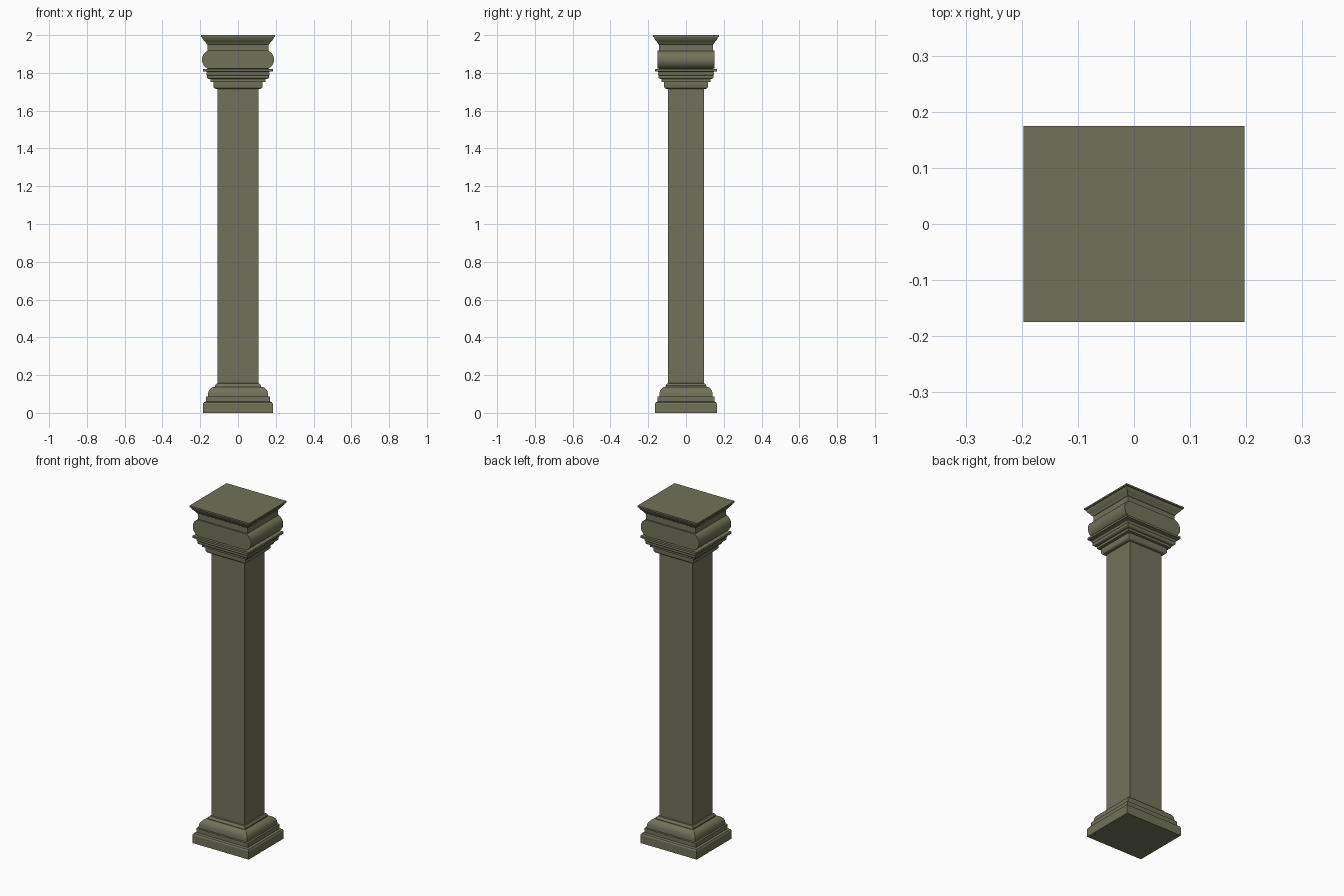
import bpy, bmesh, math

if "Cube" in bpy.data.objects:
    bpy.data.objects.remove(bpy.data.objects["Cube"])

DEPTH = 0.885  # depth of the pilaster relative to its width


def finish(bm, name):
    bmesh.ops.recalc_face_normals(bm, faces=bm.faces[:])
    me = bpy.data.meshes.new(name)
    bm.to_mesh(me)
    bm.free()
    ob = bpy.data.objects.new(name, me)
    bpy.context.collection.objects.link(ob)
    me.materials.append(stone)
    bpy.ops.object.select_all(action='DESELECT')
    ob.select_set(True)
    bpy.context.view_layer.objects.active = ob
    bpy.ops.object.shade_smooth_by_angle(angle=math.radians(25))
    return ob


def moulding(name, profile):
    """Stack rectangular rings of (half width, height) into a closed block."""
    bm = bmesh.new()
    rings = [[bm.verts.new((sx * w, sy * w * DEPTH, z))
              for sx, sy in ((-1, -1), (1, -1), (1, 1), (-1, 1))]
             for w, z in profile]
    for a, b in zip(rings, rings[1:]):
        for i in range(4):
            j = (i + 1) % 4
            bm.faces.new((a[i], a[j], b[j], b[i]))
    bm.faces.new(rings[0][::-1])
    bm.faces.new(rings[-1])
    return finish(bm, name)


def arc(cx, cz, rx, rz, a0, a1, n=8):
    return [(cx + rx * math.cos(math.radians(a0 + (a1 - a0) * i / n)),
             cz + rz * math.sin(math.radians(a0 + (a1 - a0) * i / n)))
            for i in range(n + 1)]


stone = bpy.data.materials.new("olive_stone")
stone.diffuse_color = (0.165, 0.170, 0.100, 1)
stone.use_nodes = True
stone.node_tree.nodes["Principled BSDF"].inputs["Base Color"].default_value = stone.diffuse_color

# Base: plinth, fillet, rounded torus and small cove under the shaft
moulding("base", [(0.185, 0), (0.185, 0.047), (0.180, 0.056), (0.169, 0.061),
                  (0.169, 0.086), (0.160, 0.088)]
         + arc(0.122, 0.098, 0.037, 0.040, 0, 90)
         + [(0.122, 0.144), (0.114, 0.155), (0.108, 0.157)])

# Plain shaft
moulding("shaft", [(0.108, 0.157), (0.108, 1.72)])

# Stepped mouldings that flare out under the scroll block
moulding("capital_steps", [(0.108, 1.716), (0.118, 1.716)]
         + arc(0.118, 1.729, 0.013, 0.013, -90, 0, 4)
         + [(0.131, 1.751), (0.146, 1.753), (0.146, 1.767), (0.152, 1.768)]
         + arc(0.152, 1.778, 0.012, 0.010, -90, 0, 4)
         + [(0.164, 1.784)]
         + arc(0.158, 1.795, 0.010, 0.010, -60, 60, 6)
         + [(0.170, 1.807), (0.184, 1.808), (0.184, 1.820), (0.160, 1.822)])

# Scroll block: bulging rounded ends, flat front and back
side = arc(0.140, 1.870, 0.051, 0.051, -70, 70, 16)
outline = side + [(-x, z) for x, z in reversed(side)]
bm = bmesh.new()
front = [bm.verts.new((x, -0.151, z)) for x, z in outline]
back = [bm.verts.new((x, 0.151, z)) for x, z in outline]
for i in range(len(outline)):
    j = (i + 1) % len(outline)
    bm.faces.new((front[i], front[j], back[j], back[i]))
bm.faces.new(front)
bm.faces.new(back)
finish(bm, "scroll_block")

# Neck and flared top slab
moulding("top_slab", [(0.161, 1.91), (0.161, 1.950), (0.166, 1.953),
                      (0.171, 1.961), (0.178, 1.969), (0.184, 1.975),
                      (0.188, 1.982), (0.191, 1.989), (0.197, 1.991),
                      (0.197, 2.0)])
